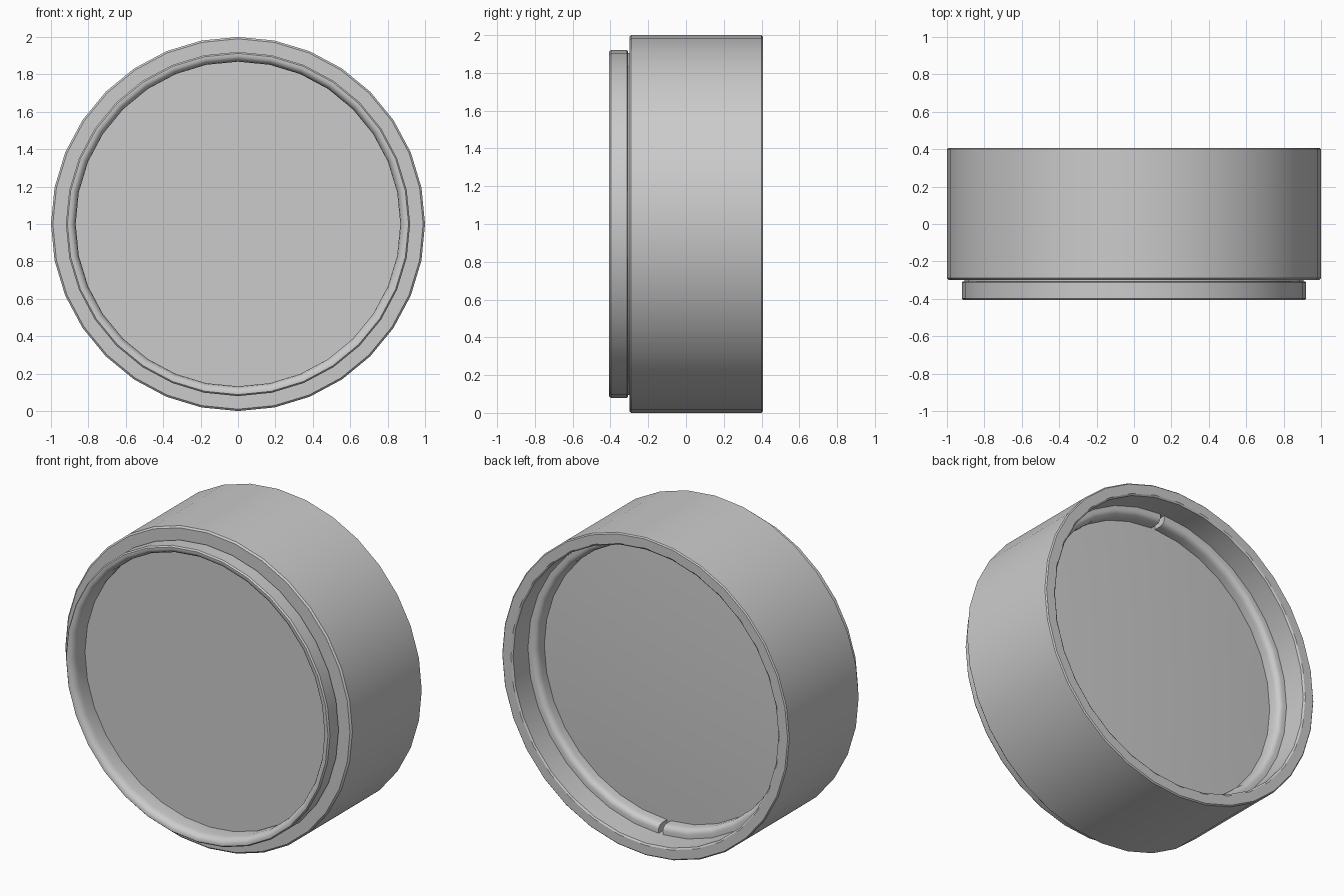
import bpy, bmesh, math

if "Cube" in bpy.data.objects:
    bpy.data.objects.remove(bpy.data.objects["Cube"])

SIDES = 32


def lathe(name, profile, a0=0.0, a1=2 * math.pi, steps=SIDES, loop=True, angle=35):
    """Spin (radius, y) points about the y axis at z = 1."""
    full = a1 - a0 > 2 * math.pi - 1e-4
    bm = bmesh.new()
    rows = []
    for i in range(steps if full else steps + 1):
        a = a0 + (a1 - a0) * i / steps
        rows.append([bm.verts.new((r * math.cos(a), y, 1 + r * math.sin(a))) for r, y in profile])
    n = len(profile)
    for i in range(steps):
        p, q = rows[i], rows[(i + 1) % len(rows)]
        for j in range(n if loop else n - 1):
            k = (j + 1) % n
            bm.faces.new((p[j], p[k], q[k], q[j]))
    if not full:
        bm.faces.new(rows[0])
        bm.faces.new(rows[-1])
    bmesh.ops.remove_doubles(bm, verts=bm.verts, dist=1e-5)
    bmesh.ops.recalc_face_normals(bm, faces=bm.faces)
    me = bpy.data.meshes.new(name)
    bm.to_mesh(me)
    bm.free()
    ob = bpy.data.objects.new(name, me)
    bpy.context.collection.objects.link(ob)
    bpy.ops.object.select_all(action='DESELECT')
    ob.select_set(True)
    bpy.context.view_layer.objects.active = ob
    bpy.ops.object.shade_smooth_by_angle(angle=math.radians(angle))
    return ob


# Wide barrel with bevelled rims and a recessed rear opening
lathe("barrel", [(0.87, -0.30), (0.99, -0.30), (1.0, -0.29), (1.0, 0.40), (0.993, 0.407),
                 (0.935, 0.407), (0.925, 0.40), (0.925, 0.17), (0.87, 0.17)])

# Front ring with a narrow groove behind it and a rounded inner lip
lathe("front_ring", [(0.905, -0.295), (0.905, -0.308), (0.915, -0.308), (0.92, -0.313),
                     (0.92, -0.398), (0.912, -0.407), (0.897, -0.407), (0.882, -0.398),
                     (0.872, -0.382), (0.868, -0.36), (0.868, -0.295)], angle=40)

# Glass: flat front, slightly domed rear
dome = [(0.872 * t, 0.17 + 0.025 * (1 - t * t)) for t in (1, 0.8, 0.6, 0.4, 0.2)]
lathe("glass", [(0, -0.28), (0.872, -0.28)] + dome + [(0, 0.195)], loop=False)

# Retaining ring in two halves, leaving small slots at top and bottom
SLOT = 0.016
for side, start in (("right", -math.pi / 2), ("left", math.pi / 2)):
    lathe("retaining_ring_" + side,
          [(0.925, 0.165), (0.868, 0.165), (0.868, 0.215), (0.873, 0.235),
           (0.885, 0.248), (0.90, 0.252), (0.925, 0.252)],
          start + SLOT, start + math.pi - SLOT, SIDES // 2)
